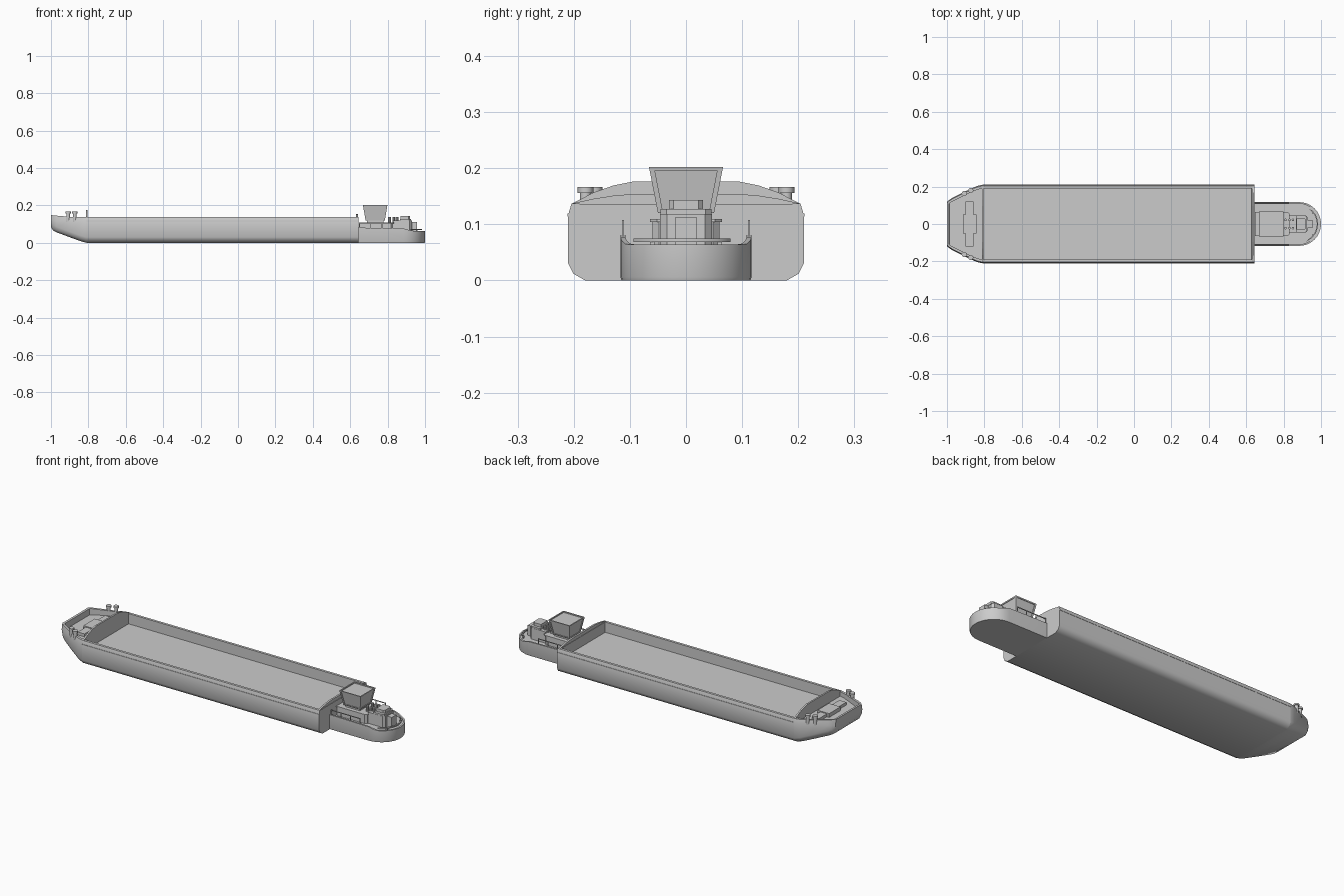
import bpy, bmesh, math
from mathutils import Vector

if "Cube" in bpy.data.objects:
    bpy.data.objects.remove(bpy.data.objects["Cube"])


def make(name, verts, faces, smooth=0):
    me = bpy.data.meshes.new(name)
    me.from_pydata([tuple(v) for v in verts], [], faces)
    bm = bmesh.new()
    bm.from_mesh(me)
    bmesh.ops.recalc_face_normals(bm, faces=bm.faces[:])
    bm.to_mesh(me)
    bm.free()
    if smooth:
        me.shade_smooth()
        me.set_sharp_from_angle(angle=math.radians(smooth))
    me.update()
    ob = bpy.data.objects.new(name, me)
    bpy.context.collection.objects.link(ob)
    return ob


def loft(name, rings, smooth=0, closed=False):
    n, m = len(rings[0]), len(rings)
    verts = [p for r in rings for p in r]
    faces = [[i * n + j, i * n + (j + 1) % n, (i + 1) % m * n + (j + 1) % n, (i + 1) % m * n + j]
             for i in range(m if closed else m - 1) for j in range(n)]
    if not closed:
        faces += [list(range(n)), list(range((m - 1) * n, m * n))]
    return make(name, verts, faces, smooth)


def square(x0, x1, w, z, y=0):
    return [(x0, y - w, z), (x1, y - w, z), (x1, y + w, z), (x0, y + w, z)]


def box(name, x0, x1, w, z0, z1, y=0):
    return loft(name, [square(x0, x1, w, z0, y), square(x0, x1, w, z1, y)])


def cyl(name, x, y, z0, z1, r, n=12):
    circle = lambda z: [(x + r * math.cos(2 * math.pi * k / n), y + r * math.sin(2 * math.pi * k / n), z)
                        for k in range(n)]
    return loft(name, [circle(z0), circle(z1)], 40)


def mirror_ring(x, half):
    return [(x, y, z) for y, z in half] + [(x, -y, z) for y, z in reversed(half)]


# Barge hull: lofted sections carrying hold floor, coaming, side and bottom
def section(x, w, zb, top, floor, rail=0.02, lean=0.006):
    c = 0.03 * (w / 0.21)
    deck = min(0.117, top - 0.01)
    return mirror_ring(x, [(w - rail, floor), (w - rail, top), (w - lean, top), (w, deck),
                           (w, zb + 0.03), (w - 0.3 * c, zb + 0.012), (w - c, zb)])

stations = [
    (-1.0, 0.118, 0.083, 0.148, 0.1475),
    (-0.988, 0.129, 0.066, 0.147, 0.1465),
    (-0.9875, 0.1295, 0.0655, 0.147, 0.112),
    (-0.97, 0.141, 0.056, 0.145, 0.112),
    (-0.90, 0.176, 0.030, 0.139, 0.112),
    (-0.84, 0.203, 0.008, 0.137, 0.112),
    (-0.81, 0.21, 0.0, 0.137, 0.112),
    (-0.8095, 0.21, 0.0, 0.137, 0.08),
    (0.629, 0.21, 0.0, 0.137, 0.08),
    (0.63, 0.21, 0.0, 0.137, 0.1365),
    (0.645, 0.21, 0.0, 0.137, 0.1365)]
loft("barge_hull", [section(*s) for s in stations], 35)

# Arched bulkheads closing both ends of the hold
for name, x0, x1, zt in (("bow_bulkhead", -0.814, -0.805, 0.176), ("stern_bulkhead", 0.632, 0.642, 0.154)):
    rise = zt - 0.137
    prof = [(0.203, 0.08), (0.203, 0.137), (0.165, 0.137 + rise * 0.5), (0.13, 0.137 + rise * 0.82), (0.095, zt)]
    loft(name, [mirror_ring(x0, prof), mirror_ring(x1, prof)])

# Rub rail along each side at deck level
for s in (-1, 1):
    box("rub_rail", -0.81, 0.645, 0.001, 0.114, 0.119, y=s * 0.2105)

# Bow deck machinery and bollards
box("bow_locker", -0.9, -0.858, 0.12, 0.11, 0.128)
box("bow_winch", -0.914, -0.842, 0.05, 0.11, 0.133)
for s in (-1, 1):
    for x, y in ((-0.908, 0.163), (-0.873, 0.179)):
        cyl("bollard_post", x, s * y, 0.112, 0.156, 0.010)
        cyl("bollard_cap", x, s * y, 0.156, 0.166, 0.014)


# Pusher tug hull: U-shaped outline with round stern
def outline(inset, n=16):
    w = 0.117 - inset
    arc = [(0.883 + w * math.sin(math.pi * k / n), -w * math.cos(math.pi * k / n)) for k in range(n + 1)]
    return [(0.645, -w)] + arc + [(0.645, w)]

def hull_ring(inset, z):
    return [(x, y, z(x) if callable(z) else z) for x, y in outline(inset)]

def rail_top(x):
    return 0.081 - 0.017 * min(1, max(0, (x - 0.87) / 0.06))

loft("tug_hull", [hull_ring(0.002, 0), hull_ring(0, 0.006), hull_ring(0, rail_top),
                  hull_ring(0.009, rail_top), hull_ring(0.009, 0.056)], 35)


# Tug deckhouse and engine casing, chamfered at the aft end
def plan(x0, x1, w, c, z):
    return [(x0, -w, z), (x1 - c, -w, z), (x1, -w + c, z), (x1, w - c, z), (x1 - c, w, z), (x0, w, z)]

def house(name, x0, x1, w, c, z0, z1):
    return loft(name, [plan(x0, x1, w, c, z0), plan(x0, x1, w, c, z1)])

house("deckhouse", 0.65, 0.83, 0.06, 0.012, 0.05, 0.104)
house("deckhouse_roof", 0.648, 0.835, 0.064, 0.012, 0.104, 0.109)
box("wheelhouse_column", 0.69, 0.778, 0.042, 0.109, 0.122)
house("engine_casing", 0.83, 0.93, 0.046, 0.012, 0.05, 0.118)
house("upper_casing", 0.87, 0.92, 0.03, 0.008, 0.118, 0.143)
house("casing_shoulder", 0.865, 0.925, 0.045, 0.01, 0.118, 0.127)
box("aft_box", 0.925, 0.958, 0.02, 0.05, 0.112)
for s in (-1, 1):
    for x in (0.81, 0.832, 0.85):
        cyl("exhaust_pipe", x, s * 0.022, 0.105, 0.138, 0.007, 8)

# Flared wheelhouse: recessed roof and a sunken window on each side
low, high = square(0.682, 0.785, 0.05, 0.12), square(0.668, 0.799, 0.066, 0.202)
verts = low + high + square(0.674, 0.793, 0.06, 0.202) + square(0.674, 0.793, 0.06, 0.196)
faces = [[0, 1, 2, 3], [12, 13, 14, 15]]
for i in range(4):
    j = (i + 1) % 4
    faces += [[4 + i, 4 + j, 8 + j, 8 + i], [8 + i, 8 + j, 12 + j, 12 + i]]
    corner = [i, j, 4 + j, 4 + i]
    q = [Vector(verts[k]) for k in corner]
    mid = sum(q, Vector()) / 4
    inward = (Vector((0.7335, 0, mid.z)) - mid).normalized() * 0.003
    start = len(verts)
    pane = [mid + (p - mid) * 0.84 for p in q]
    verts += [tuple(p) for p in pane] + [tuple(p + inward) for p in pane]
    for k in range(4):
        n = (k + 1) % 4
        faces += [[corner[k], corner[n], start + n, start + k],
                  [start + k, start + n, start + 4 + n, start + 4 + k]]
    faces.append([start + 4, start + 5, start + 6, start + 7])
make("wheelhouse", verts, faces)

# Side handrails with posts, and stern push bar
for s in (-1, 1):
    box("side_rail", 0.65, 0.83, 0.0018, 0.104, 0.108, y=s * 0.112)
    for x in (0.65, 0.71, 0.77, 0.828):
        box("rail_post", x - 0.0018, x + 0.0018, 0.0018, 0.078, 0.106, y=s * 0.112)
    box("stern_bar_post", 0.952, 0.960, 0.004, 0.05, 0.07, y=s * 0.06)

# Curved bar following the round stern: one small square ring per outline point
outer, inner = ([p for p in outline(d) if p[0] > 0.92] for d in (0.016, 0.022))
count = min(len(outer), len(inner))
loft("stern_bar", [[(*outer[k], 0.068), (*outer[k], 0.075), (*inner[k], 0.075), (*inner[k], 0.068)]
                   for k in range(count)], 35)
